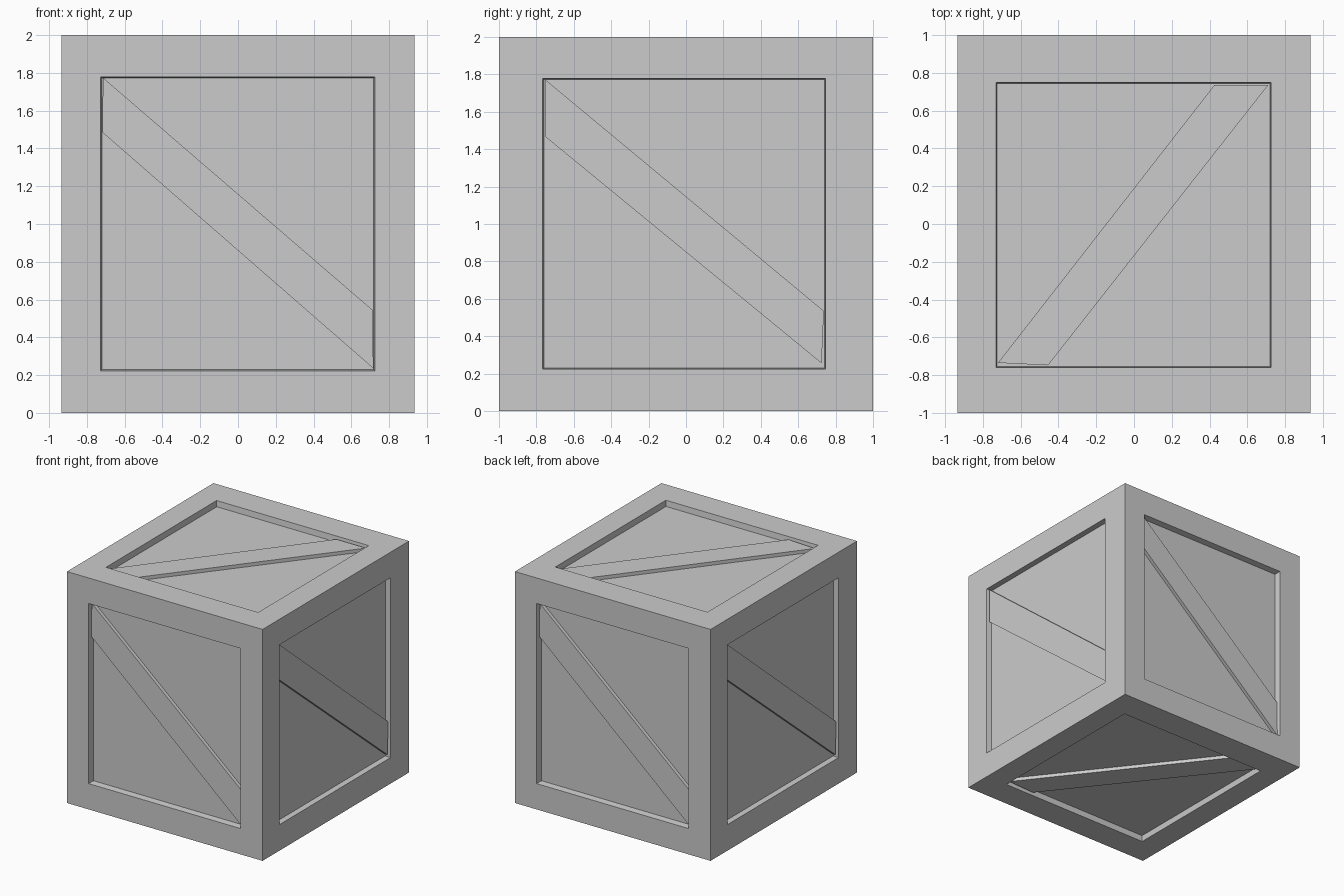
import bpy, bmesh
from mathutils import Vector

if "Cube" in bpy.data.objects:
    bpy.data.objects.remove(bpy.data.objects["Cube"])

CENTRE = Vector((0, 0, 1))
TAPER = 0.006          # recess walls lean in slightly
BRACE_THICK = 0.03

X, Y, Z = Vector((1, 0, 0)), Vector((0, 1, 0)), Vector((0, 0, 1))

# Face designs: half width, half height, distance, recess depth,
# opening (u0, v0, u1, v1), brace outline
FRONT = (0.935, 1.0, 1.0, 0.055, (-0.727, -0.777, 0.724, 0.779),
         [(-0.718, 0.485), (0.717, -0.765), (0.712, -0.455), (-0.715, 0.775)])
SIDE = (1.0, 1.0, 0.935, 0.045, (-0.766, -0.775, 0.746, 0.779),
        [(-0.75, 0.465), (0.725, -0.745), (0.737, -0.465), (-0.75, 0.77)])
TOP = (0.935, 1.0, 1.0, 0.05, (-0.73, -0.76, 0.725, 0.75),
       [(-0.72, -0.735), (-0.455, -0.748), (0.71, 0.735), (0.425, 0.735)])

# Opposite faces are half-turn copies, made by flipping u and the normal
FACES = {
    "front": (X, Z, FRONT), "back": (-X, Z, FRONT),
    "right": (Y, Z, SIDE), "left": (-Y, Z, SIDE),
    "top": (X, Y, TOP), "bottom": (-X, Y, TOP),
}


def make_object(name, bm):
    bmesh.ops.remove_doubles(bm, verts=bm.verts, dist=0.0005)
    bmesh.ops.recalc_face_normals(bm, faces=bm.faces)
    mesh = bpy.data.meshes.new(name)
    bm.to_mesh(mesh)
    bm.free()
    obj = bpy.data.objects.new(name, mesh)
    bpy.context.collection.objects.link(obj)
    return obj


def rect(u0, v0, u1, v1):
    return [(u0, v0), (u1, v0), (u1, v1), (u0, v1)]


def ring(bm, u, v, pts, dist):
    n = u.cross(v)
    return [bm.verts.new(CENTRE + u * a + v * b + n * dist) for a, b in pts]


def bridge(bm, a, b):
    for i in range(len(a)):
        j = (i + 1) % len(a)
        bm.faces.new((a[i], a[j], b[j], b[i]))


# Crate body: six rims with recessed panels, welded into one shell
body = bmesh.new()
for u, v, (hu, hv, dist, depth, (u0, v0, u1, v1), _) in FACES.values():
    outer = ring(body, u, v, rect(-hu, -hv, hu, hv), dist)
    lip = ring(body, u, v, rect(u0, v0, u1, v1), dist)
    floor = ring(body, u, v, rect(u0 + TAPER, v0 + TAPER, u1 - TAPER, v1 - TAPER), dist - depth)
    bridge(body, outer, lip)
    bridge(body, lip, floor)
    body.faces.new(floor)
make_object("crate_body", body)

# Diagonal brace lying on each recessed panel
for side, (u, v, (_, _, dist, depth, _, outline)) in FACES.items():
    bm = bmesh.new()
    low = ring(bm, u, v, outline, dist - depth - 0.005)
    high = ring(bm, u, v, outline, dist - depth + BRACE_THICK)
    bridge(bm, low, high)
    bm.faces.new(low[::-1])
    bm.faces.new(high)
    make_object(side + "_brace", bm)
